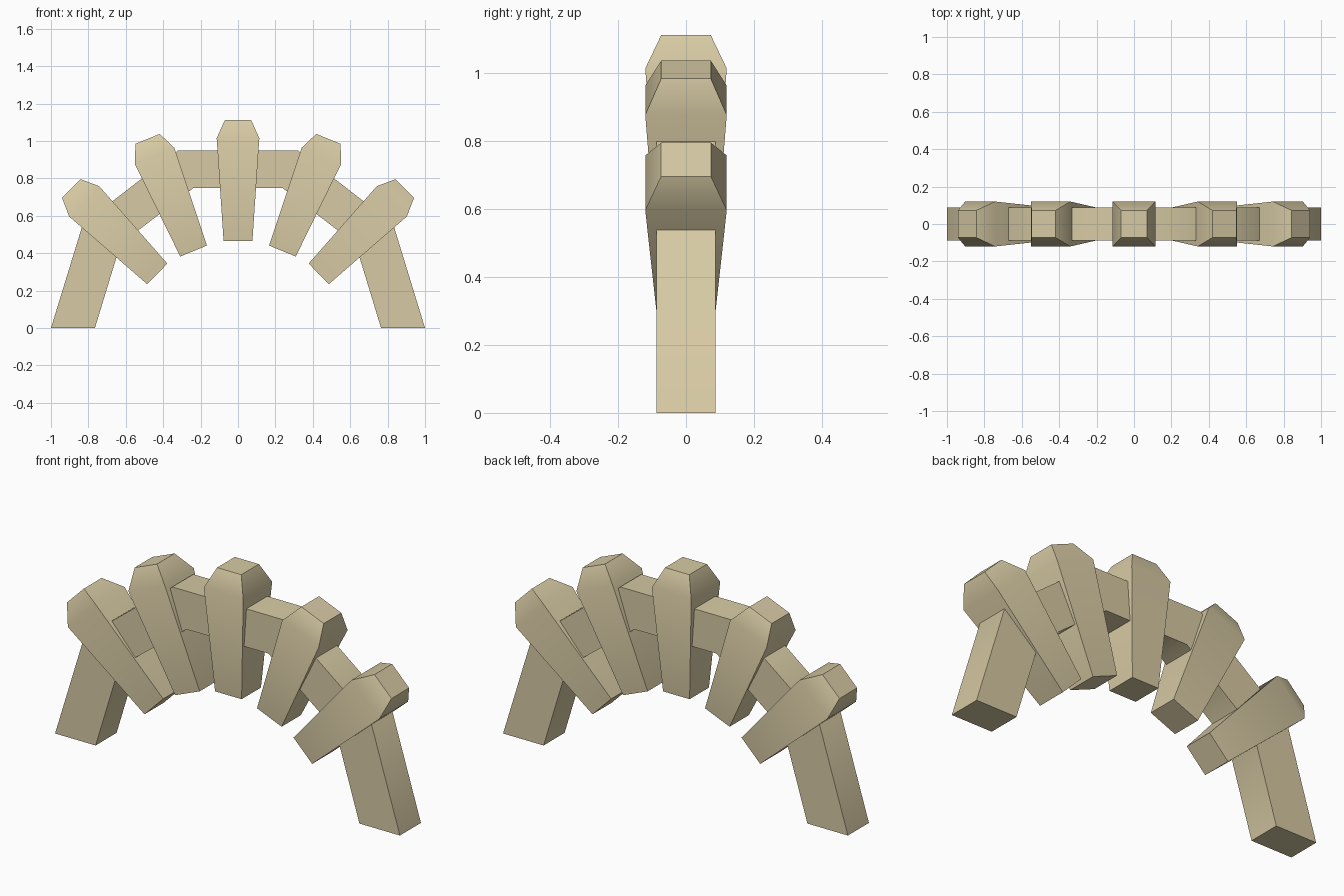
import bpy, bmesh, math
from mathutils import Matrix, Vector

if "Cube" in bpy.data.objects:
    bpy.data.objects.remove(bpy.data.objects["Cube"], do_unlink=True)

stone = bpy.data.materials.new("sandstone")
stone.use_nodes = True
stone.diffuse_color = (0.68, 0.59, 0.37, 1)
stone.node_tree.nodes["Principled BSDF"].inputs["Base Color"].default_value = stone.diffuse_color


def loft(name, rings):
    """Join four-sided rings into a closed solid."""
    bm = bmesh.new()
    loops = [[bm.verts.new(p) for p in ring] for ring in rings]
    for a, b in zip(loops, loops[1:]):
        for i in range(4):
            j = (i + 1) % 4
            bm.faces.new((a[i], a[j], b[j], b[i]))
    bm.faces.new(loops[0])
    bm.faces.new(loops[-1])
    bmesh.ops.recalc_face_normals(bm, faces=bm.faces)
    mesh = bpy.data.meshes.new(name)
    bm.to_mesh(mesh)
    bm.free()
    mesh.materials.append(stone)
    obj = bpy.data.objects.new(name, mesh)
    bpy.context.collection.objects.link(obj)
    bpy.ops.object.select_all(action='DESELECT')
    obj.select_set(True)
    bpy.context.view_layer.objects.active = obj
    bpy.ops.object.shade_smooth_by_angle(angle=math.radians(40))
    return obj


# Arch band: outer and inner corners from the left foot to the crown, mirrored
half = [((1, 0), (0.765, 0)),
        ((0.83, 0.555), (0.628, 0.45)),
        ((0.32, 0.95), (0.237, 0.75))]
path = half + [tuple((-x, z) for x, z in pair) for pair in reversed(half)]
D = 0.087
loft("arch_band", [[(o[0], -D, o[1]), (o[0], D, o[1]), (i[0], D, i[1]), (i[0], -D, i[1])]
                   for o, i in path])

# Tapered stones: (height along the axis, half width, half depth)
profile = [(0, 0.077, 0.08), (0.55, 0.114, 0.12), (0.648, 0.07, 0.073)]


def arch_stone(name, x, z, tilt):
    place = Matrix.Translation((x, 0, z)) @ Matrix.Rotation(math.radians(tilt), 4, 'Y')
    loft(name, [[place @ Vector((sx * w, sy * d, h))
                 for sx, sy in ((-1, -1), (1, -1), (1, 1), (-1, 1))]
                for h, w, d in profile])


arch_stone("keystone", 0, 0.465, 0)
for side, s in (("left", 1), ("right", -1)):
    arch_stone("upper_stone_" + side, s * 0.2375, 0.412, s * 22.3)
    arch_stone("lower_stone_" + side, s * 0.432, 0.29, s * 45.2)
